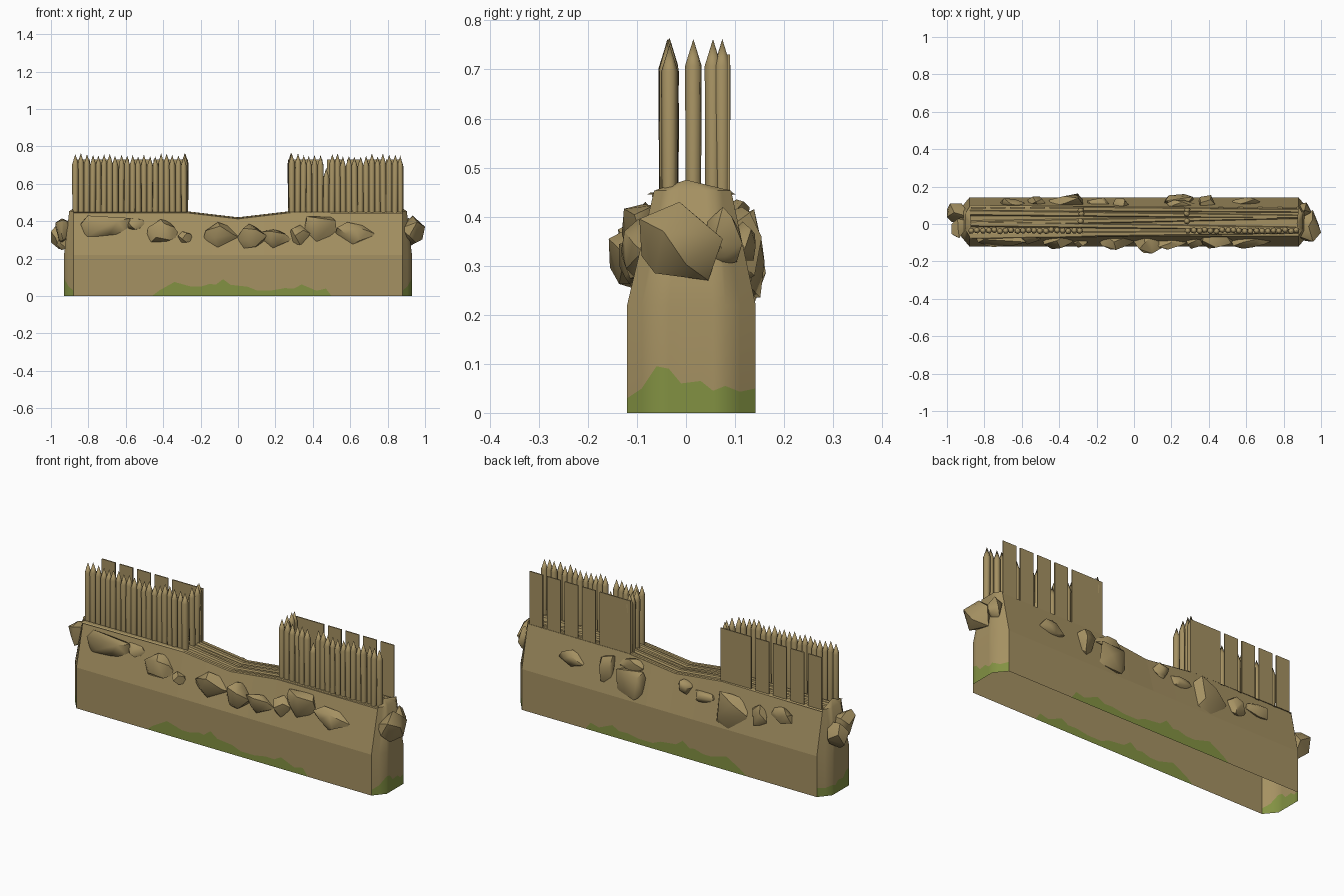
import bpy, bmesh, math, random
from mathutils import Vector

if "Cube" in bpy.data.objects:
    bpy.data.objects.remove(bpy.data.objects["Cube"])

random.seed(7)


def material(name, rgb):
    m = bpy.data.materials.new(name)
    m.diffuse_color = (*rgb, 1)
    m.use_nodes = True
    m.node_tree.nodes["Principled BSDF"].inputs["Base Color"].default_value = m.diffuse_color
    return m


EARTH = material("earth_brown", (0.376, 0.283, 0.122))
MOSS = material("moss_green", (0.225, 0.285, 0.055))


def finish(bm, name, smooth=None):
    bmesh.ops.remove_doubles(bm, verts=bm.verts, dist=0.0002)
    bmesh.ops.recalc_face_normals(bm, faces=bm.faces)
    me = bpy.data.meshes.new(name)
    bm.to_mesh(me)
    bm.free()
    me.materials.append(EARTH)
    me.materials.append(MOSS)
    if smooth:
        me.polygons.foreach_set("use_smooth", [True] * len(me.polygons))
        me.set_sharp_from_angle(angle=math.radians(smooth))
    ob = bpy.data.objects.new(name, me)
    bpy.context.collection.objects.link(ob)
    return ob


def face(bm, pts, mat=0):
    f = bm.faces.new([bm.verts.new(p) for p in pts])
    f.material_index = mat


def interp(table, t):
    for (a, va), (b, vb) in zip(table, table[1:]):
        if a <= t <= b:
            return va + (vb - va) * (t - a) / (b - a)
    return table[0][1] if t < table[0][0] else table[-1][1]


def crest(x):
    return 0.412 + 0.033 * min(abs(x) / 0.28, 1)


def skirt(bm, p, q, hp, hq, top=0.22):
    """Vertical wall strip, mossy below heights hp and hq."""
    low = [(*p, 0), (*q, 0), (*q, hq), (*p, hp)]
    low = [c for i, c in enumerate(low) if c not in low[:i]]
    if len(low) > 2:
        face(bm, low, 1)
    face(bm, [(*p, hp), (*q, hq), (*q, top), (*p, top)])


# Long earth bank: vertical base, sloping shoulders, sagging crest
YF, YB, TF, TB = -0.12, 0.142, -0.065, 0.092
moss = [(-0.88, 0), (-0.46, 0), (-0.42, 0.03), (-0.34, 0.075), (-0.25, 0.05), (-0.2, 0.05),
        (-0.15, 0.065), (-0.12, 0.06), (-0.08, 0.09), (-0.04, 0.06), (0.05, 0.05), (0.1, 0.03),
        (0.18, 0.03), (0.25, 0.042), (0.3, 0.04), (0.34, 0.062), (0.42, 0.028), (0.47, 0.04),
        (0.5, 0), (0.88, 0)]
bm = bmesh.new()
for (a, ha), (b, hb) in zip(moss, moss[1:]):
    for y in (YF, YB):
        skirt(bm, (a, y), (b, y), ha, hb)
xs = (-0.88, -0.28, -0.14, 0, 0.14, 0.28, 0.88)
for a, b in zip(xs, xs[1:]):
    ca, cb = crest(a), crest(b)
    for y, t in ((YF, TF), (YB, TB)):
        face(bm, [(a, y, 0.22), (b, y, 0.22), (b, t, cb), (a, t, ca)])
    face(bm, [(a, TF, ca), (b, TF, cb), (b, TB, cb), (a, TB, ca)])
finish(bm, "earth_bank")

# Rounded ends of the bank
end_moss = [(YF, 0.03), (-0.09, 0.05), (-0.06, 0.095), (-0.035, 0.09), (-0.01, 0.06),
            (0.03, 0.065), (0.055, 0.045), (0.08, 0.055), (0.11, 0.043), (YB, 0.05)]
end_x = [(YF, 0.88), (-0.06, 0.93), (0.08, 0.93), (YB, 0.88)]
for side, name in ((1, "right_end"), (-1, "left_end")):
    bm = bmesh.new()

    def rim(y):
        t = (y - YF) / (YB - YF)
        x = 0.88 + (interp(end_x, y) - 0.88) * 0.45
        return (side * x, TF + t * (TB - TF), 0.453)

    for (a, ha), (b, hb) in zip(end_moss, end_moss[1:]):
        p, q = (side * interp(end_x, a), a), (side * interp(end_x, b), b)
        skirt(bm, p, q, ha, hb)
        face(bm, [(*p, 0.22), (*q, 0.22), rim(b), rim(a)])
        face(bm, [rim(a), rim(b), (side * 0.87, 0, 0.475)])
    finish(bm, name, 50)

# Long weathered boards lying along the crest
bm = bmesh.new()
for y, skew, lift in ((-0.052, 0.012, 0.004), (-0.012, -0.015, 0.008), (0.02, 0.02, 0.006),
                      (0.05, -0.012, 0.009), (0.078, -0.008, 0.004)):
    for a, b in zip(xs, xs[1:]):
        ring = []
        for x in (a, b):
            c, z, w = y + skew * x, crest(x), 0.013 - 0.004 * x
            ring.append([(x, c - w, z), (x, c - w * 0.6, z + lift),
                         (x, c + w * 0.6, z + lift), (x, c + w, z)])
        for k in range(3):
            face(bm, [ring[0][k], ring[1][k], ring[1][k + 1], ring[0][k + 1]])
finish(bm, "crest_boards")


# Pointed stakes
def stake(bm, x, y, top, r=0.0175, n=6):
    turn = random.random()
    lean = random.uniform(-0.003, 0.003)
    rings = []
    for z, rr, dx in ((0.425, r * 0.92, 0), (top - 0.055, r, lean)):
        rings.append([bm.verts.new((x + dx + rr * math.cos(turn + k * math.tau / n),
                                    y + rr * math.sin(turn + k * math.tau / n), z)) for k in range(n)])
    tip = bm.verts.new((x + lean, y, top))
    for k in range(n):
        j = (k + 1) % n
        bm.faces.new((rings[0][k], rings[0][j], rings[1][j], rings[1][k]))
        bm.faces.new((rings[1][k], rings[1][j], tip))


for side, name in ((-1, "left"), (1, "right")):
    bm = bmesh.new()
    for i in range(20):
        x = side * (0.288 + i * 0.0306)
        short = side > 0 and i == 6
        stake(bm, x, -0.035 + random.uniform(-0.004, 0.004),
              0.685 if short else random.uniform(0.745, 0.765))
    for y in (0.015, 0.055, 0.074):     # short return row beside the gap
        stake(bm, side * 0.283, y, 0.762)
    finish(bm, name + "_stakes", 65)

    # Flat plank screen behind the stakes: one wide board, four narrow
    bm = bmesh.new()
    x = 0.268
    for w in (0.184, 0.08, 0.08, 0.08, 0.08):
        c = bmesh.ops.create_cube(bm, size=1)["verts"]
        for v in c:
            v.co = Vector((side * (x + w / 2) + v.co.x * w, 0.087 + v.co.y * 0.006,
                           0.575 + v.co.z * 0.31))
        x += w + 0.025
    finish(bm, name + "_plank_screen")


# Faceted boulders, fitted to a given centre and size
def boulder(name, centre, size, n=13):
    pts = []
    for i in range(n):
        z = 1 - 2 * (i + 0.5) / n
        a = i * 2.39996 + random.uniform(-0.5, 0.5)
        r = math.sqrt(1 - z * z)
        v = Vector((r * math.cos(a), z, r * math.sin(a)))
        pts.append(v * random.uniform(0.75, 1.1))
    lo = [min(p[k] for p in pts) for k in range(3)]
    hi = [max(p[k] for p in pts) for k in range(3)]
    bm = bmesh.new()
    for p in pts:
        bm.verts.new([centre[k] + size[k] * ((p[k] - lo[k]) / (hi[k] - lo[k]) - 0.5) for k in range(3)])
    res = bmesh.ops.convex_hull(bm, input=bm.verts)
    junk = [v for v in res["geom_interior"] if isinstance(v, bmesh.types.BMVert)]
    if junk:
        bmesh.ops.delete(bm, geom=junk, context="VERTS")
    finish(bm, name, 42)


front = [(-0.71, 0.37, 0.27, 0.12), (-0.55, 0.385, 0.11, 0.06), (-0.4, 0.34, 0.18, 0.14),
         (-0.28, 0.315, 0.08, 0.06), (-0.09, 0.325, 0.2, 0.14), (0.07, 0.32, 0.17, 0.13),
         (0.2, 0.305, 0.18, 0.1), (0.33, 0.325, 0.11, 0.11), (0.44, 0.355, 0.18, 0.14),
         (0.63, 0.335, 0.22, 0.12)]
for i, (x, z, w, h) in enumerate(front):
    y = -0.12 + (z - 0.22) * 0.25
    boulder(f"front_boulder_{i + 1}", (x, y, z), (w, 0.125 if i == 5 else 0.04 + 0.35 * h, h))

back = [(0.6, 0.35, 0.15, 0.08), (0.39, 0.34, 0.09, 0.16), (0.25, 0.40, 0.15, 0.07),
        (0.24, 0.31, 0.16, 0.15), (-0.07, 0.36, 0.09, 0.08), (-0.19, 0.34, 0.12, 0.06),
        (-0.36, 0.32, 0.19, 0.19), (-0.52, 0.34, 0.1, 0.11), (-0.65, 0.37, 0.13, 0.08)]
for i, (x, z, w, h) in enumerate(back):
    y = 0.142 - (z - 0.22) * 0.23
    boulder(f"back_boulder_{i + 1}", (x, y, z), (w, 0.04 + 0.25 * h, h))

boulder("right_end_boulder", (0.935, -0.01, 0.35), (0.13, 0.17, 0.16))
boulder("right_end_small_boulder", (0.915, 0.075, 0.36), (0.07, 0.08, 0.12))
boulder("left_end_boulder", (-0.945, 0.06, 0.32), (0.11, 0.1, 0.14))
boulder("left_end_middle_boulder", (-0.93, -0.02, 0.35), (0.09, 0.11, 0.13))
boulder("left_end_small_boulder", (-0.93, 0.03, 0.28), (0.08, 0.08, 0.07))
